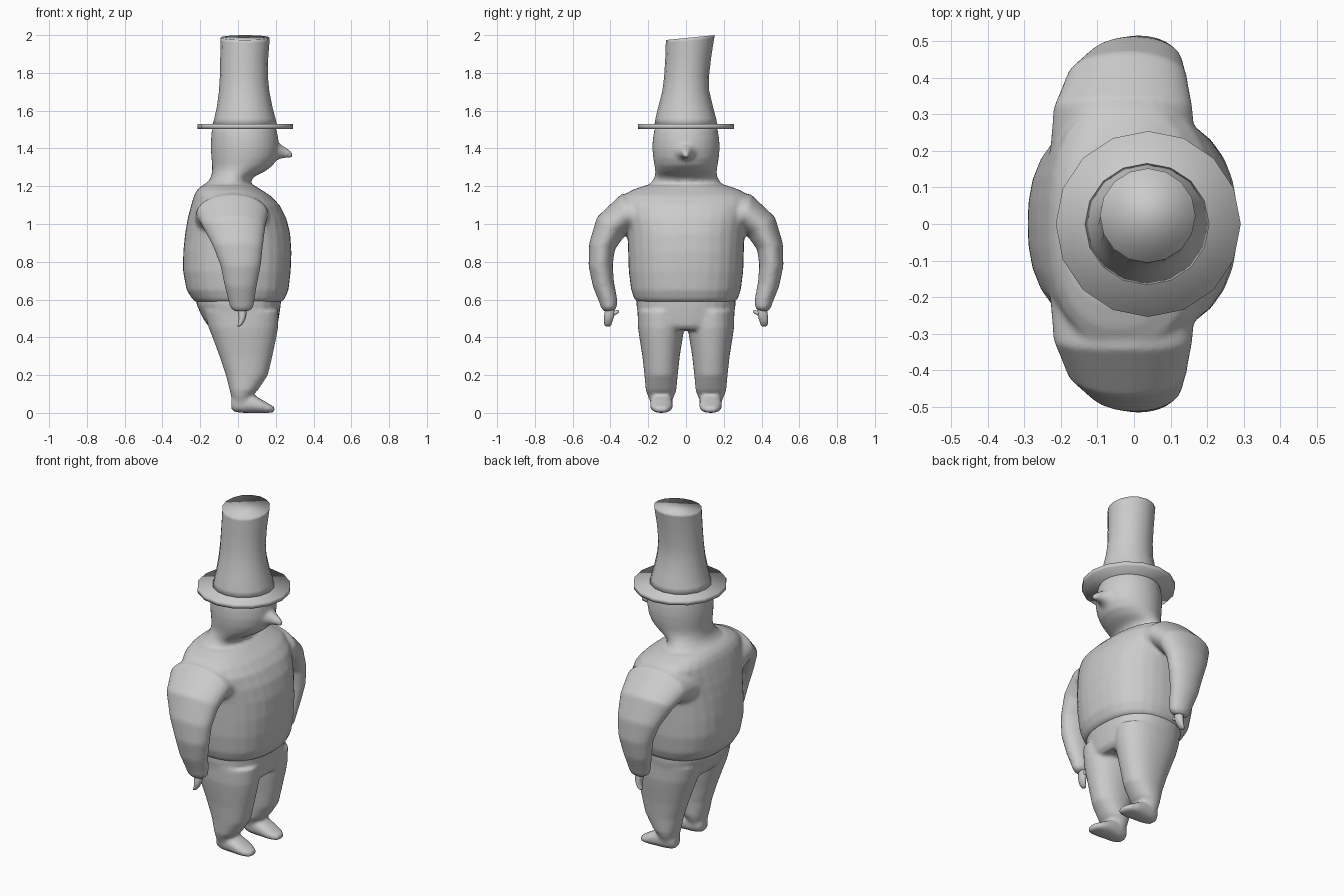
import bpy, bmesh, math
from mathutils import Vector

grey = bpy.data.materials.new("plain grey")
grey.diffuse_color = (0.6, 0.6, 0.6, 1)


def loft(bm, rings, sides=32):
    """Closed skin through rings given as (centre, half axis u, half axis v, roundness power)."""
    loops = []
    for c, u, v, p in rings:
        loop = []
        for i in range(sides):
            a = 2 * math.pi * i / sides
            ca, sa = math.cos(a), math.sin(a)
            k = (abs(ca) ** p + abs(sa) ** p) ** (-1 / p)
            loop.append(bm.verts.new(Vector(c) + Vector(u) * ca * k + Vector(v) * sa * k))
        loops.append(loop)
    for a, b in zip(loops, loops[1:]):
        for i in range(sides):
            j = (i + 1) % sides
            bm.faces.new((a[i], a[j], b[j], b[i]))
    bm.faces.new(loops[0][::-1])
    bm.faces.new(loops[-1])


def stack(bm, rows, y=0.0, p=2.0, sides=32):
    """Horizontal rings: (z, back x, front x, half width)."""
    loft(bm, [(((b + f) / 2, y, z), ((f - b) / 2, 0, 0), (0, w, 0), p)
              for z, b, f, w in rows], sides)


def along_x(bm, rows, y=0.0, p=2.0):
    """Rings facing forward: (x, centre z, half width, half height)."""
    loft(bm, [((x, y, z), (0, w, 0), (0, 0, h), p) for x, z, w, h in rows])


def finish(name, bm, voxel=0, smooth=0, subsurf=0):
    bmesh.ops.recalc_face_normals(bm, faces=bm.faces[:])
    for f in bm.faces:
        f.smooth = True
    me = bpy.data.meshes.new(name)
    bm.to_mesh(me)
    bm.free()
    ob = bpy.data.objects.new(name, me)
    bpy.context.collection.objects.link(ob)
    me.materials.append(grey)
    if voxel:
        m = ob.modifiers.new("blend", 'REMESH')
        m.mode, m.voxel_size, m.use_smooth_shade = 'VOXEL', voxel, True
    if smooth:
        m = ob.modifiers.new("soften", 'SMOOTH')
        m.factor, m.iterations = 0.5, smooth
    if subsurf:
        m = ob.modifiers.new("round", 'SUBSURF')
        m.levels = m.render_levels = subsurf
    return ob


# Upper body: torso, neck, head, nose and arms blended into one skin
bm = bmesh.new()
stack(bm, [(0.585, -0.22, 0.225, 0.255), (0.60, -0.24, 0.245, 0.272), (0.65, -0.272, 0.267, 0.290),
           (0.75, -0.291, 0.279, 0.303), (0.85, -0.290, 0.283, 0.306), (0.95, -0.280, 0.276, 0.310),
           (1.03, -0.266, 0.256, 0.325), (1.10, -0.248, 0.220, 0.345), (1.15, -0.233, 0.172, 0.335),
           (1.18, -0.217, 0.125, 0.285), (1.205, -0.190, 0.085, 0.215)], p=2.4)
stack(bm, [(1.14, -0.20, 0.10, 0.22), (1.20, -0.19, 0.075, 0.205), (1.225, -0.158, 0.066, 0.180),
           (1.25, -0.143, 0.085, 0.166), (1.28, -0.137, 0.145, 0.163), (1.31, -0.137, 0.185, 0.167),
           (1.35, -0.141, 0.208, 0.174), (1.40, -0.144, 0.217, 0.178), (1.45, -0.143, 0.214, 0.176),
           (1.50, -0.139, 0.204, 0.168), (1.515, -0.13, 0.195, 0.16)])
along_x(bm, [(0.13, 1.385, 0.11, 0.085), (0.20, 1.385, 0.062, 0.05), (0.23, 1.383, 0.038, 0.036),
             (0.26, 1.375, 0.024, 0.025), (0.28, 1.368, 0.018, 0.019), (0.29, 1.364, 0.01, 0.01)])
# arm sections: y, z, thickness, centre x, half depth
arm = [(0.20, 1.03, 0.14, -0.03, 0.20), (0.32, 1.055, 0.105, -0.03, 0.19), (0.40, 0.985, 0.088, -0.02, 0.165),
       (0.445, 0.88, 0.070, 0.0, 0.132), (0.452, 0.78, 0.064, 0.014, 0.107), (0.437, 0.68, 0.057, 0.014, 0.087),
       (0.413, 0.60, 0.049, 0.018, 0.070), (0.406, 0.56, 0.043, 0.02, 0.062), (0.403, 0.54, 0.028, 0.02, 0.045)]
for s in (-1, 1):
    rings = []
    for i, (y, z, t, x, d) in enumerate(arm):
        a, b = arm[max(i - 1, 0)], arm[min(i + 1, len(arm) - 1)]
        n = Vector((0, (a[1] - b[1]) * -s, b[0] - a[0])).normalized() * t
        n.y, n.z = -n.y, n.z
        rings.append(((x, s * y, z), (d, 0, 0), n, 2.0))
    loft(bm, rings)
finish("upper_body", bm, voxel=0.011, smooth=5)

# Trousers and shoes: hips, two legs and feet blended together
bm = bmesh.new()
stack(bm, [(0.44, -0.13, 0.19, 0.20), (0.46, -0.158, 0.208, 0.240), (0.50, -0.185, 0.216, 0.252),
           (0.57, -0.218, 0.226, 0.262), (0.62, -0.225, 0.23, 0.262)], p=2.4)
for s in (-1, 1):
    stack(bm, [(0.055, -0.028, 0.07, 0.055), (0.09, -0.036, 0.075, 0.070), (0.12, -0.044, 0.105, 0.081),
               (0.20, -0.064, 0.158, 0.088), (0.30, -0.098, 0.182, 0.099), (0.40, -0.135, 0.203, 0.115),
               (0.45, -0.155, 0.212, 0.122), (0.54, -0.18, 0.215, 0.125)], y=s * 0.132, p=2.2)
    along_x(bm, [(-0.035, 0.05, 0.028, 0.03), (-0.02, 0.05, 0.045, 0.045), (0.02, 0.051, 0.056, 0.051),
                 (0.07, 0.050, 0.060, 0.050), (0.12, 0.037, 0.060, 0.037), (0.16, 0.025, 0.052, 0.025),
                 (0.185, 0.019, 0.036, 0.018), (0.195, 0.018, 0.02, 0.01)], y=s * 0.13, p=2.3)
finish("trousers_and_shoes", bm, voxel=0.011, smooth=4)

# Hands: curled fingers plus a small inward thumb
for s, side in ((-1, "right"), (1, "left")):
    bm = bmesh.new()
    loft(bm, [((x, s * y, z), (d, 0, 0), (0, w, 0), 2.0) for x, y, z, d, w in
              ((0.02, 0.403, 0.57, 0.028, 0.026), (0.022, 0.403, 0.535, 0.025, 0.028),
               (0.024, 0.407, 0.51, 0.021, 0.029), (0.02, 0.412, 0.485, 0.016, 0.023),
               (0.01, 0.414, 0.465, 0.012, 0.02), (0.002, 0.414, 0.457, 0.007, 0.013))], 12)
    loft(bm, [((0.025, s * y, z), (r, 0, 0), (0, 0, r), 2.0) for y, z, r in
              ((0.405, 0.52, 0.013), (0.38, 0.528, 0.014), (0.362, 0.535, 0.011), (0.354, 0.538, 0.006))], 8)
    finish(side + "_hand", bm, subsurf=1)

# Hat brim: flat sixteen-sided disc
bm = bmesh.new()
stack(bm, [(1.504, -0.214, 0.292, 0.254), (1.53, -0.214, 0.292, 0.254)], sides=16)
finish("hat_brim", bm)

# Hat crown: flared tube leaning sideways with a slanted top
bm = bmesh.new()
rows = [(1.52, -0.137, 0.208, 0.0, 0.168, 0), (1.56, -0.125, 0.198, -0.001, 0.160, 0),
        (1.62, -0.112, 0.182, -0.002, 0.145, 0), (1.70, -0.101, 0.166, -0.002, 0.125, 0.005),
        (1.78, -0.096, 0.158, 0.003, 0.119, 0.006), (1.88, -0.094, 0.160, 0.012, 0.122, 0.008),
        (1.97, -0.093, 0.167, 0.021, 0.128, 0.012), (1.987, -0.093, 0.168, 0.023, 0.129, 0.013)]
loft(bm, [(((b + f) / 2, y, z), ((f - b) / 2, 0, 0), (0, w, tilt), 2.0)
          for z, b, f, y, w, tilt in rows], 16)
finish("hat_crown", bm)
